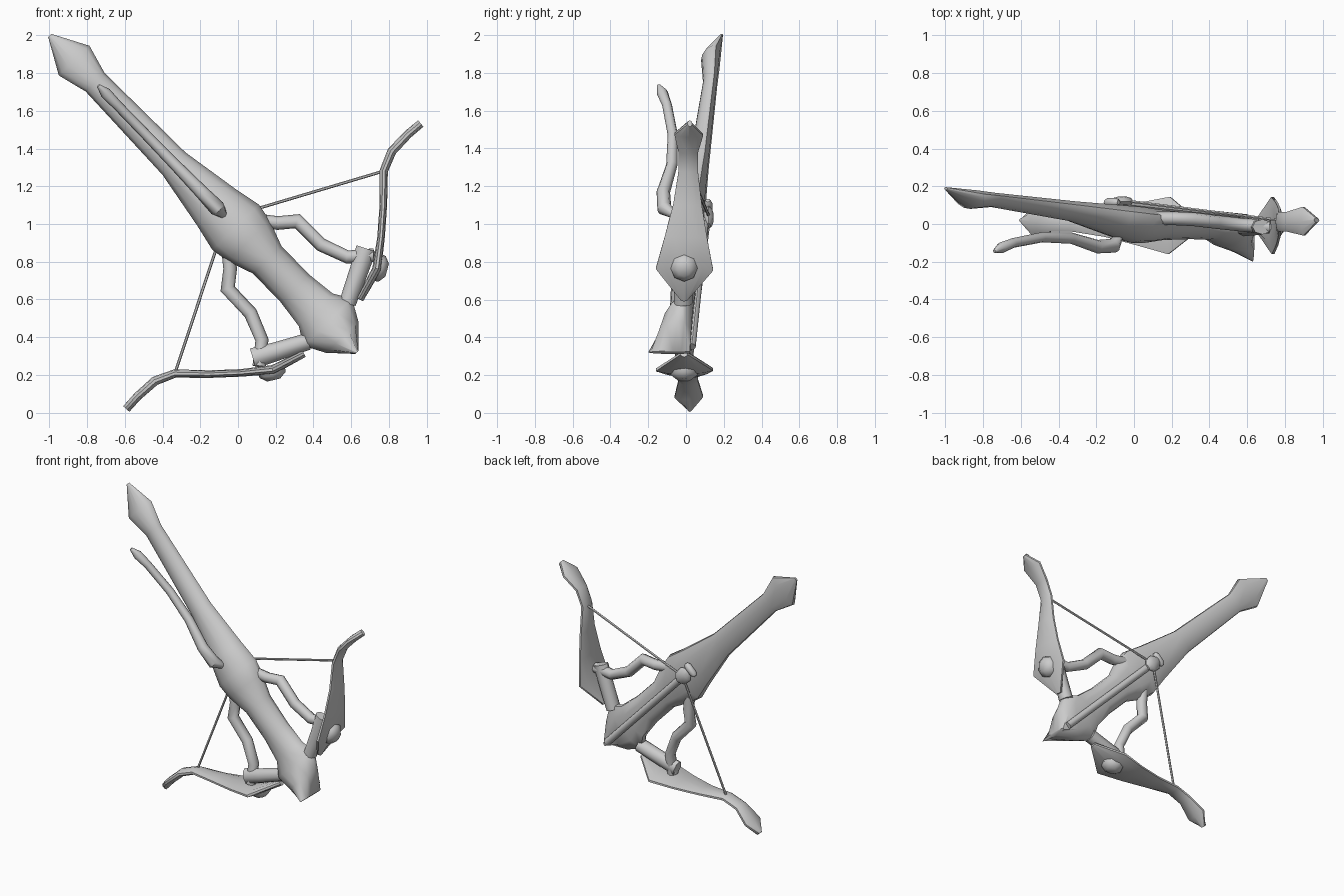
import bpy, bmesh, math
from mathutils import Vector

# Weapon axis (u, head to butt) and sideways direction (v), in the x-z plane
O = Vector((0.475, 0, 0.48))
U = Vector((-0.696, 0, 0.718))
V = Vector((0.718, 0, 0.696))
Y = Vector((0, 1, 0))


def at(u, v, y):
    return O + U * u + V * v + Y * y


def flip(p):
    """Mirror a point across the weapon axis."""
    return p - V * (2 * (p - O).dot(V))


def skin(name, rings, angle=50):
    """Join rings of points into a closed, smooth-shaded skin."""
    bm = bmesh.new()
    rows = [[bm.verts.new(p) for p in r] for r in rings]
    n = len(rows[0])
    for a, b in zip(rows, rows[1:]):
        for i in range(n):
            j = (i + 1) % n
            bm.faces.new((a[i], a[j], b[j], b[i]))
    bm.faces.new(rows[0][::-1])
    bm.faces.new(rows[-1])
    bmesh.ops.recalc_face_normals(bm, faces=bm.faces)
    me = bpy.data.meshes.new(name)
    bm.to_mesh(me)
    bm.free()
    ob = bpy.data.objects.new(name, me)
    bpy.context.collection.objects.link(ob)
    bpy.context.view_layer.objects.active = ob
    ob.select_set(True)
    bpy.ops.object.shade_smooth_by_angle(angle=math.radians(angle))
    ob.select_set(False)
    return ob


def sweep(name, pts, sides=8, mirrored=False):
    """Oval tube through (x, y, z, thickness radius, y radius) stations."""
    c = [Vector(p[:3]) for p in pts]
    rings = []
    for i, p in enumerate(pts):
        dirs = []
        if i > 0:
            dirs.append((c[i] - c[i - 1]).normalized())
        if i < len(c) - 1:
            dirs.append((c[i + 1] - c[i]).normalized())
        t = sum(dirs, Vector()).normalized()
        miter = 1 / max(0.7, t.dot(dirs[0]))
        nrm = t.cross(Y).normalized()
        side = nrm.cross(t)
        ring = []
        for k in range(sides):
            a = 2 * math.pi * k / sides
            ring.append(c[i] + nrm * (math.cos(a) * p[3] * miter) + side * (math.sin(a) * p[4]))
        rings.append([flip(q) for q in ring] if mirrored else ring)
    return skin(name, rings)


# Stock: u, half width, bottom y, top y
section = [(0.5, 1), (0.95, 0.8), (1, 0.6), (0.8, 0.28), (0.4, 0.06), (0, 0),
           (-0.4, 0.06), (-0.8, 0.28), (-1, 0.6), (-0.95, 0.8), (-0.5, 1)]
stations = [(-0.223, 0.012, -0.2, 0.02), (-0.11, 0.12, -0.155, 0.028),
            (0.0, 0.18, -0.12, 0.035), (0.09, 0.125, -0.085, 0.042),
            (0.25, 0.105, -0.08, 0.055), (0.46, 0.105, -0.085, 0.07),
            (0.6, 0.155, -0.1, 0.08), (0.7, 0.172, -0.1, 0.09),
            (0.85, 0.14, -0.065, 0.1), (1.17, 0.085, 0.015, 0.12),
            (1.77, 0.07, 0.09, 0.165), (1.93, 0.113, 0.08, 0.178),
            (2.115, 0.012, 0.18, 0.195)]
skin("stock", [[at(u, w * a, lo + (hi - lo) * t) for a, t in section]
               for u, w, lo, hi in stations])

# Trigger lever in front of the stock
lever = [(0.79, -0.06, 0.02, 0.025), (0.84, -0.115, 0.04, 0.035),
         (0.96, -0.12, 0.036, 0.03), (1.16, -0.075, 0.03, 0.026),
         (1.38, -0.07, 0.027, 0.024), (1.6, -0.1, 0.026, 0.022),
         (1.69, -0.125, 0.03, 0.03), (1.745, -0.145, 0.01, 0.015)]
sweep("trigger_lever", [(*at(u, 0.0, y), h, w) for u, y, w, h in
                        [(a[0], a[1], a[2], a[2]) for a in lever]])

# Bolt lying along the back of the stock, with its catch and pin
sweep("bolt", [(*at(u, 0, 0.045 + 0.075 * u), 0.024, 0.02) for u in (-0.18, 0.75)])
sweep("string_catch", [(*at(u, 0, 0.12), r, r * 0.5) for u, r in
                       ((0.71, 0.02), (0.74, 0.05), (0.8, 0.052), (0.84, 0.02))])
sweep("catch_pin", [(*at(0.85, v, 0.115), r, r) for v, r in
                    ((-0.05, 0.012), (-0.03, 0.024), (0.03, 0.024), (0.05, 0.012))])

limb = [(0.645, -0.01, 0.6, 0.02, 0.02), (0.735, -0.008, 0.76, 0.024, 0.16),
        (0.758, 0.0, 0.93, 0.02, 0.118), (0.77, 0.008, 1.1, 0.02, 0.08),
        (0.772, 0.012, 1.28, 0.022, 0.054), (0.815, 0.012, 1.385, 0.024, 0.055),
        (0.9, 0.015, 1.475, 0.023, 0.08), (0.968, 0.02, 1.532, 0.022, 0.012)]
arm = [(0.1, 0.03, 1.02, 0.036, 0.036), (0.21, 0.03, 1.005, 0.036, 0.036),
       (0.315, 0.025, 1.015, 0.036, 0.036), (0.44, 0.01, 0.89, 0.036, 0.036),
       (0.58, -0.005, 0.825, 0.034, 0.036), (0.72, -0.015, 0.835, 0.036, 0.036)]
bracket = [(0.68, -0.015, 0.87, 0.055, 0.04), (0.64, -0.015, 0.75, 0.05, 0.045),
           (0.58, -0.015, 0.58, 0.045, 0.05)]
knob_c, knob_n = Vector((0.745, -0.01, 0.768)), Vector((0.92, 0, -0.25)).normalized()
knob = [(*(knob_c + knob_n * d), r, r) for d, r in ((-0.01, 0.075), (0.02, 0.07), (0.047, 0.035))]
string = [(*p, 0.008, 0.008) for p in ((0.77, 0.02, 1.28), at(0.77, 0, 0.125))]

# Bow limbs, support arms and string, both sides
for label, m in (("upper", False), ("lower", True)):
    sweep(label + "_limb", limb, 10, m)
    sweep(label + "_arm", arm, 8, m)
    sweep(label + "_bracket", bracket, 8, m)
    sweep(label + "_knob", knob, 8, m)
    sweep(label + "_string", string, 6, m)
